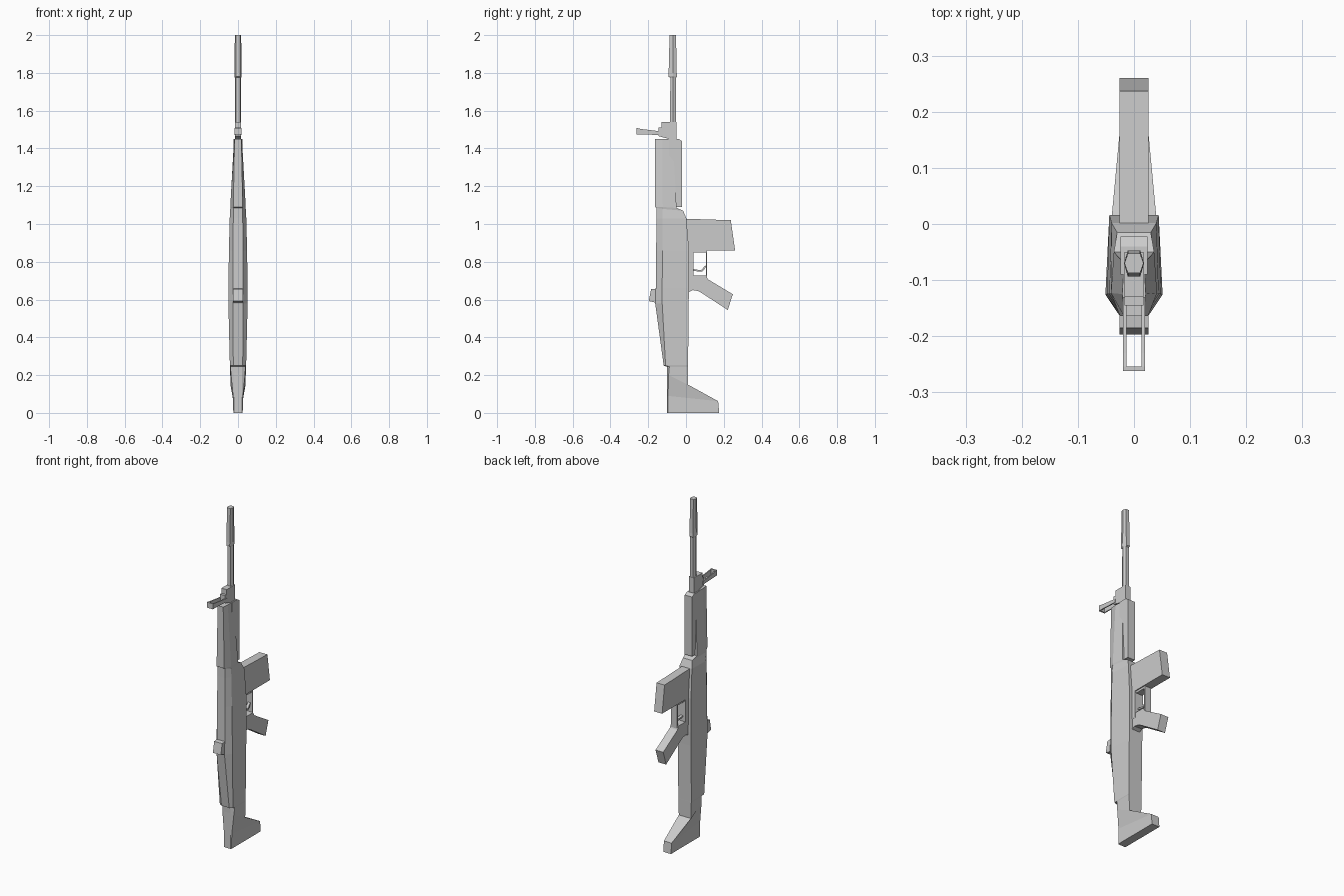
import bpy, bmesh


def finish(name, bm):
    bmesh.ops.recalc_face_normals(bm, faces=bm.faces)
    me = bpy.data.meshes.new(name)
    bm.to_mesh(me)
    bm.free()
    ob = bpy.data.objects.new(name, me)
    bpy.context.collection.objects.link(ob)
    return ob


def loft(name, sections):
    """Skin six-sided mirrored sections; each has three (half_width, y, z) points."""
    bm = bmesh.new()
    rings = []
    for s in sections:
        pts = list(s) + [(-w, y, z) for w, y, z in reversed(s)]
        rings.append([bm.verts.new(p) for p in pts])
    for a, b in zip(rings, rings[1:]):
        for i in range(6):
            j = (i + 1) % 6
            bm.faces.new((a[i], a[j], b[j], b[i]))
    bm.faces.new(rings[0])
    bm.faces.new(rings[-1])
    return finish(name, bm)


def level(z, back, mid, front):
    """Section at one height from three (half_width, y) pairs."""
    return [(w, y, z) for w, y in (back, mid, front)]


def plate(name, outline, half, cx=0):
    """Extrude a side outline of (y, z) points across x."""
    bm = bmesh.new()
    a = [bm.verts.new((cx - half, y, z)) for y, z in outline]
    b = [bm.verts.new((cx + half, y, z)) for y, z in outline]
    n = len(a)
    bm.faces.new(a)
    bm.faces.new(b)
    for i in range(n):
        j = (i + 1) % n
        bm.faces.new((a[i], a[j], b[j], b[i]))
    return finish(name, bm)


def rect(y0, y1, z0, z1):
    return [(y0, z0), (y1, z0), (y1, z1), (y0, z1)]


# Main body and shoulder stock, bottom to top
loft("body", [
    level(0, (.020, -.100), (.025, -.095), (.025, .176)),
    [(.020, -.100, .08), (.026, -.095, .09), (.025, .170, .062)],
    [(.020, -.100, .21), (.037, -.092, .20), (.040, .010, .15)],
    level(.245, (.020, -.101), (.040, -.088), (.042, .011)),
    level(.25, (.025, -.118), (.043, -.108), (.042, .011)),
    level(.58, (.026, -.163), (.051, -.126), (.044, .014)),
    level(.66, (.026, -.160), (.051, -.126), (.044, .016)),
    level(.86, (.026, -.158), (.048, -.125), (.044, .016)),
    level(1.03, (.025, -.156), (.044, -.125), (.040, .002)),
    [(.025, -.156, 1.085), (.041, -.123, 1.08), (.030, -.015, 1.07)],
    [(.025, -.164, 1.09), (.041, -.123, 1.09), (.036, -.050, 1.085)],
    level(1.45, (.018, -.164), (.021, -.125), (.018, -.070)),
])

# Lower fore-end
plate("fore_end", [(-.09, 1.09), (-.022, 1.09), (-.022, 1.44), (-.04, 1.45), (-.09, 1.45)], .024)

# Barrel with its flared tip
loft("barrel", [
    level(1.40, (.010, -.085), (.017, -.068), (.010, -.051)),
    level(1.775, (.010, -.083), (.017, -.068), (.010, -.053)),
    level(1.78, (.011, -.094), (.018, -.070), (.011, -.047)),
    level(1.80, (.011, -.092), (.018, -.070), (.011, -.049)),
    level(2.0, (.011, -.087), (.017, -.070), (.011, -.053)),
])

# Front sight: base, hinge and projecting loop
plate("front_sight_base", [(-.145, 1.465), (-.05, 1.44), (-.05, 1.54), (-.13, 1.54),
                           (-.13, 1.51), (-.145, 1.51)], .017)
for side, label in ((-1, "left"), (1, "right")):
    plate("sight_loop_" + label,
          [(-.26, 1.475), (-.23, 1.475), (-.13, 1.47), (-.13, 1.49), (-.23, 1.502), (-.26, 1.507)],
          .003, side * .0165)
plate("sight_loop_end", rect(-.262, -.254, 1.475, 1.507), .0195)

# Rear sight
plate("rear_sight", [(-.14, .50), (-.165, .585), (-.197, .592), (-.185, .655), (-.14, .66)], .026)

# Magazine, receiver block and grip
plate("magazine", [(-.01, 1.028), (.237, 1.02), (.26, .86), (-.01, .86)], .026)
plate("receiver_block", rect(-.01, .041, .70, .87), .026)
plate("grip", [(-.01, .728), (.105, .728), (.115, .708), (.248, .628), (.221, .545),
               (.09, .63), (.065, .645), (.035, .65), (.015, .64), (-.01, .63)], .025)

# Trigger guard and trigger
plate("guard_front", rect(.105, .112, .71, .862), .020)
plate("guard_top", rect(.04, .112, .848, .862), .020)
plate("trigger", [(.035, .762), (.08, .755), (.103, .782), (.106, .776), (.096, .757), (.083, .747), (.035, .752)], .008)
